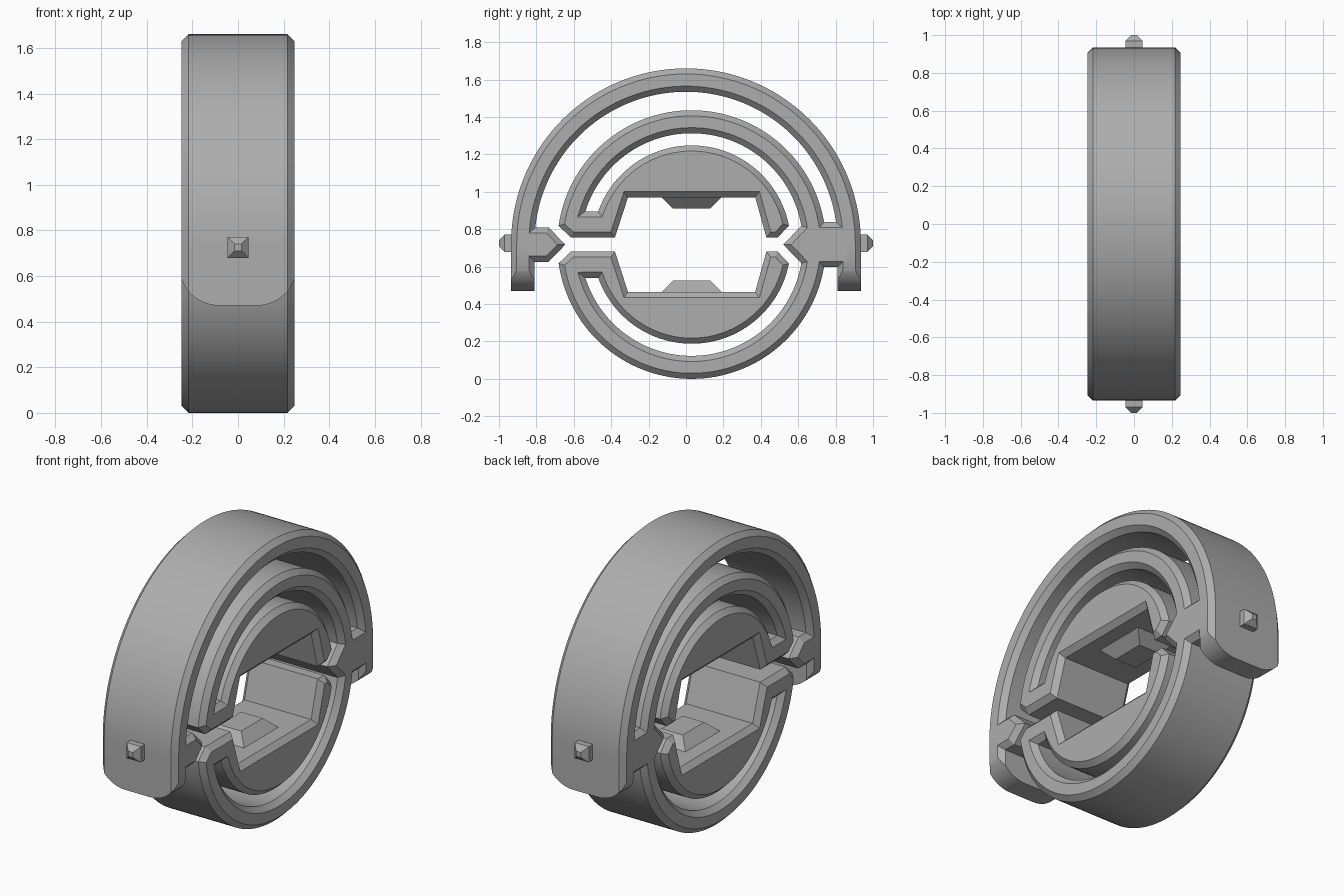
import bpy, bmesh, math
from mathutils import Vector

if "Cube" in bpy.data.objects:
    bpy.data.objects.remove(bpy.data.objects["Cube"])

W = 0.247        # half thickness
CH = 0.03        # chamfer
CY, CZ = 0.03, 0.718   # centre of the split ring

grey = bpy.data.materials.new("plain_grey")
grey.use_nodes = True
colour = (0.42, 0.42, 0.42, 1)
grey.diffuse_color = colour
grey.node_tree.nodes["Principled BSDF"].inputs["Base Color"].default_value = colour


def arc(r, a0, a1, cy=0, cz=0, n=72):
    steps = [math.radians(a0 + (a1 - a0) * i / n) for i in range(n + 1)]
    return [(cy + r * math.cos(a), cz + r * math.sin(a)) for a in steps]


def inset(pts, d):
    """Move a closed outline inwards by d with mitred corners."""
    n = len(pts)
    area = sum(pts[i - 1][0] * pts[i][1] - pts[i][0] * pts[i - 1][1] for i in range(n))
    s = 1 if area > 0 else -1
    out = []
    for i, p in enumerate(pts):
        p = Vector(p)
        e0 = (p - Vector(pts[i - 1])).normalized()
        e1 = (Vector(pts[(i + 1) % n]) - p).normalized()
        n0, n1 = Vector((-e0.y, e0.x)) * s, Vector((-e1.y, e1.x)) * s
        out.append(p + (n0 + n1) * d / (1 + n0.dot(n1)))
    return out


def prism(name, pts, levels, axis):
    """Stack copies of an outline along an axis, each level (position, inset)."""
    bm = bmesh.new()
    rings = []
    for pos, d in levels:
        ring = []
        for u, v in inset(pts, d):
            co = [u, v]
            co.insert(axis, pos)
            ring.append(bm.verts.new(co))
        rings.append(ring)
    n = len(pts)
    for a, b in zip(rings, rings[1:]):
        for i in range(n):
            j = (i + 1) % n
            bm.faces.new((a[i], a[j], b[j], b[i]))
    bm.faces.new(rings[0])
    bm.faces.new(rings[-1])
    bmesh.ops.recalc_face_normals(bm, faces=bm.faces)
    mesh = bpy.data.meshes.new(name)
    bm.to_mesh(mesh)
    bm.free()
    mesh.materials.append(grey)
    ob = bpy.data.objects.new(name, mesh)
    bpy.context.collection.objects.link(ob)
    return ob


def activate(ob):
    bpy.ops.object.select_all(action="DESELECT")
    ob.select_set(True)
    bpy.context.view_layer.objects.active = ob


chamfered = [(-W, CH), (CH - W, 0), (W - CH, 0), (W, CH)]
parts = []

# Split ring: wedge tip, spring arc, slot, half disc, jaw, outer arc, link block
upper = [(0.49, 0)]
upper += arc(0.595, 9.7, 162.6)
upper += arc(0.53, 160.4, 11)
upper += [(0.46, 0.037), (0.40, 0.037), (0.34, 0.253),
          (-0.34, 0.253), (-0.41, 0.037), (-0.645, 0.037)]
upper += arc(0.718, 172, 9.7)
upper += [(0.86, 0.121)]
lower = [(y, -z) for y, z in reversed(upper[1:])]
outline = [(y + CY, z + CZ) for y, z in upper + lower]
parts.append(prism("split_spring_ring", outline, chamfered, 0))

# Outer band: half ring with straight legs
mid = 0.725
band = [(0.935, 0.3)] + arc(0.935, 0, 180, 0, mid, 96) + [(-0.935, 0.3), (-0.81, 0.3)]
band += arc(0.81, 180, 0, 0, mid, 96) + [(0.81, 0.3)]
outer = prism("outer_band", band, chamfered, 0)
parts.append(outer)

# Round the leg ends
corner = [(0.08 + 0.175 * math.cos(a), 0.635 + 0.165 * math.sin(a))
          for a in (math.radians(-90 + 90 * i / 16) for i in range(17))]
corner.append((0.255, 2))
shape = corner + [(-x, z) for x, z in reversed(corner)]
cutter = prism("leg_cutter", shape, [(-1.2, 0), (1.2, 0)], 1)
cutter.hide_render = True
activate(outer)
mod = outer.modifiers.new("round_legs", "BOOLEAN")
mod.operation = "INTERSECT"
mod.solver = "EXACT"
mod.object = cutter
bpy.ops.object.modifier_apply(modifier=mod.name)
bpy.data.objects.remove(cutter)

# Pointed wedge inside the front leg
wedge = [(-0.87, CZ + 0.092), (-0.735, CZ + 0.092), (-0.645, CZ),
         (-0.735, CZ - 0.092), (-0.87, CZ - 0.092)]
parts.append(prism("front_wedge", wedge, chamfered, 0))

# Small pins outside the legs and grip teeth inside the jaws
h = 0.046
pin = [(-h, mid - h), (h, mid - h), (h, mid + h), (-h, mid + h)]
tooth = [(-0.13, CY - 0.16), (0.13, CY - 0.16), (0.13, CY + 0.16), (-0.13, CY + 0.16)]
for s, pin_name, tooth_name in ((-1, "front_pin", "lower_tooth"), (1, "back_pin", "upper_tooth")):
    parts.append(prism(pin_name, pin, [(s * 0.9, 0), (s * 0.97, 0), (s, 0.031)], 1))
    parts.append(prism(tooth_name, tooth,
                       [(CZ + s * 0.27, 0), (CZ + s * 0.253, 0), (CZ + s * 0.193, 0.06)], 2))

for ob in parts:
    activate(ob)
    bpy.ops.object.shade_smooth_by_angle(angle=math.radians(25))
